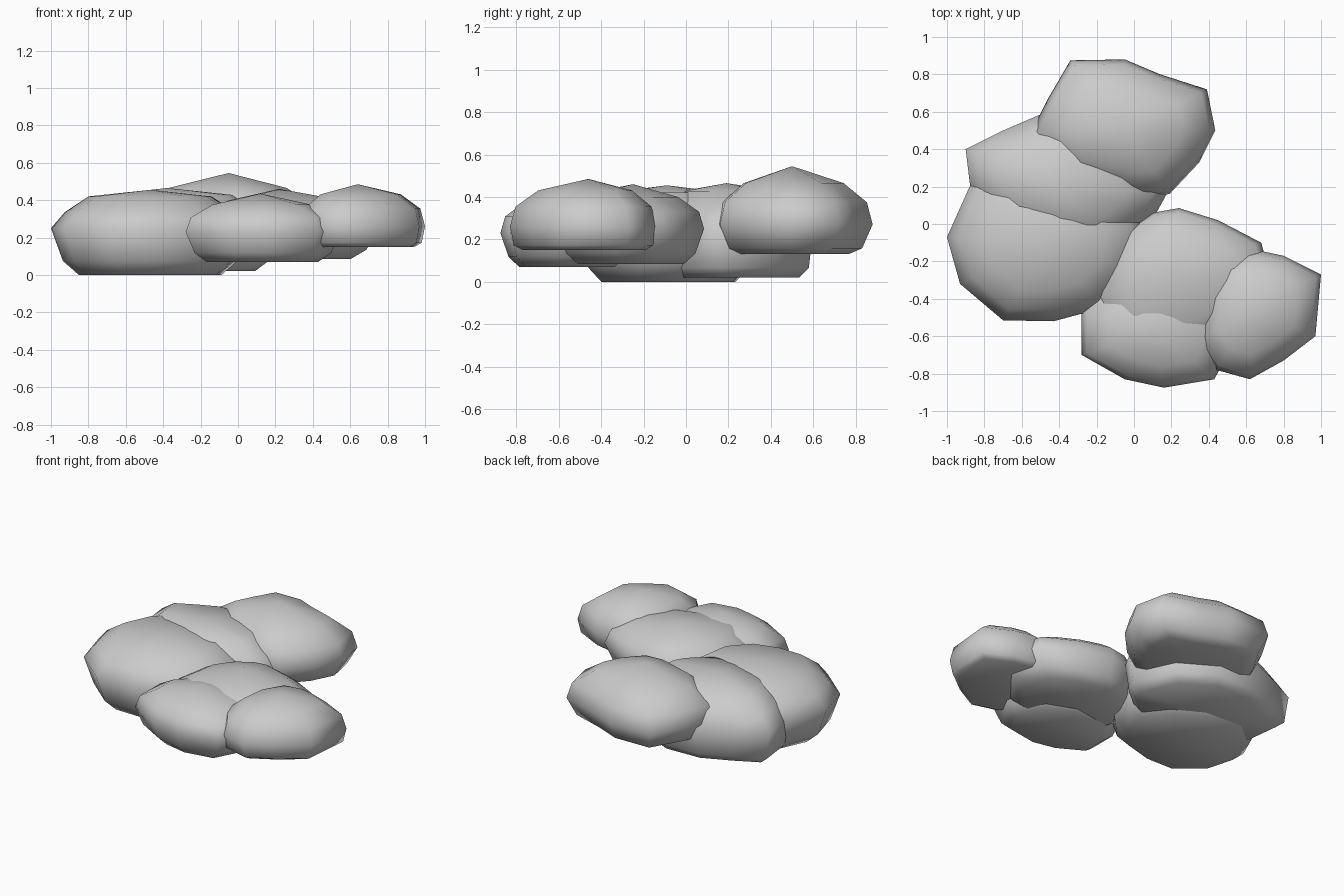
import bpy, bmesh


def stone(name, peak, base, rim, outline, rings):
    """Rounded flat-bottomed lump: plan outline scaled towards the peak at several heights."""
    px, py, top = peak
    bm = bmesh.new()
    loops = []
    for scale, h in rings:
        z = rim + (top - rim) * h if h >= 0 else rim + (rim - base) * h
        loops.append([bm.verts.new((px + (x - px) * scale, py + (y - py) * scale, z))
                      for x, y in outline])
    n = len(outline)
    for lo, hi in zip(loops, loops[1:]):
        for i in range(n):
            j = (i + 1) % n
            bm.faces.new((lo[i], lo[j], hi[j], hi[i]))
    # close the underside and the crown with fans
    under, crown = bm.verts.new((px, py, base)), bm.verts.new(peak)
    for i in range(n):
        j = (i + 1) % n
        bm.faces.new((loops[0][j], loops[0][i], under))
        bm.faces.new((loops[-1][i], loops[-1][j], crown))
    bmesh.ops.recalc_face_normals(bm, faces=bm.faces)
    for f in bm.faces:
        f.smooth = True
    mesh = bpy.data.meshes.new(name)
    bm.to_mesh(mesh)
    bm.free()
    bpy.context.collection.objects.link(bpy.data.objects.new(name, mesh))


# (plan scale, height from rim: -1 = base, 1 = peak)
SOFT_BASE = [(0.72, -1), (0.88, -0.7), (1, 0)]
WIDE_BASE = [(0.84, -1), (0.95, -0.8), (1, 0)]
DOME = [(0.93, 0.38), (0.64, 0.71)]
FLAT = [(0.86, 0.42), (0.62, 0.83)]

# Two lowest lumps on the left
stone("left_front_lump", (-0.47, -0.09, 0.455), 0.0, 0.25,
      [(-1, -0.07), (-0.93, -0.32), (-0.7, -0.515), (-0.43, -0.52), (-0.17, -0.45),
       (0.02, -0.25), (0.06, 0.0), (-0.1, 0.2), (-0.35, 0.34), (-0.7, 0.36), (-0.87, 0.22)],
      SOFT_BASE + FLAT)
stone("left_back_lump", (-0.38, 0.19, 0.465), 0.02, 0.25,
      [(-0.9, 0.4), (-0.87, 0.15), (-0.7, -0.02), (-0.4, -0.14), (-0.1, -0.12), (0.12, 0.06),
       (0.18, 0.17), (0.05, 0.45), (-0.2, 0.6), (-0.49, 0.59), (-0.7, 0.5)],
      WIDE_BASE + FLAT)

# Raised lump at the back
stone("back_lump", (-0.05, 0.5, 0.545), 0.13, 0.27,
      [(-0.34, 0.875), (-0.46, 0.67), (-0.55, 0.49), (-0.38, 0.26), (0.0, 0.145), (0.19, 0.16),
       (0.35, 0.33), (0.435, 0.5), (0.39, 0.72), (0.14, 0.8), (-0.05, 0.88)],
      [(0.7, -1), (0.87, -0.8), (1, 0)] + DOME)

# Cluster on the right
stone("middle_lump", (0.22, -0.25, 0.46), 0.085, 0.25,
      [(-0.2, -0.4), (-0.17, -0.2), (-0.05, -0.04), (0.1, 0.06), (0.24, 0.085), (0.45, 0.02),
       (0.68, -0.1), (0.75, -0.35), (0.55, -0.6), (0.2, -0.72), (-0.12, -0.65)],
      SOFT_BASE + DOME)
stone("front_lump", (0.12, -0.56, 0.435), 0.07, 0.23,
      [(-0.28, -0.7), (-0.28, -0.47), (-0.12, -0.3), (0.2, -0.25), (0.45, -0.35), (0.55, -0.6),
       (0.43, -0.83), (0.16, -0.875), (-0.05, -0.83)],
      SOFT_BASE + DOME)
stone("right_lump", (0.64, -0.46, 0.485), 0.15, 0.26,
      [(1, -0.27), (0.97, -0.6), (0.8, -0.73), (0.62, -0.83), (0.44, -0.78), (0.33, -0.63),
       (0.36, -0.37), (0.48, -0.17), (0.66, -0.14), (0.8, -0.17)],
      WIDE_BASE + [(0.93, 0.42), (0.64, 0.76)])
